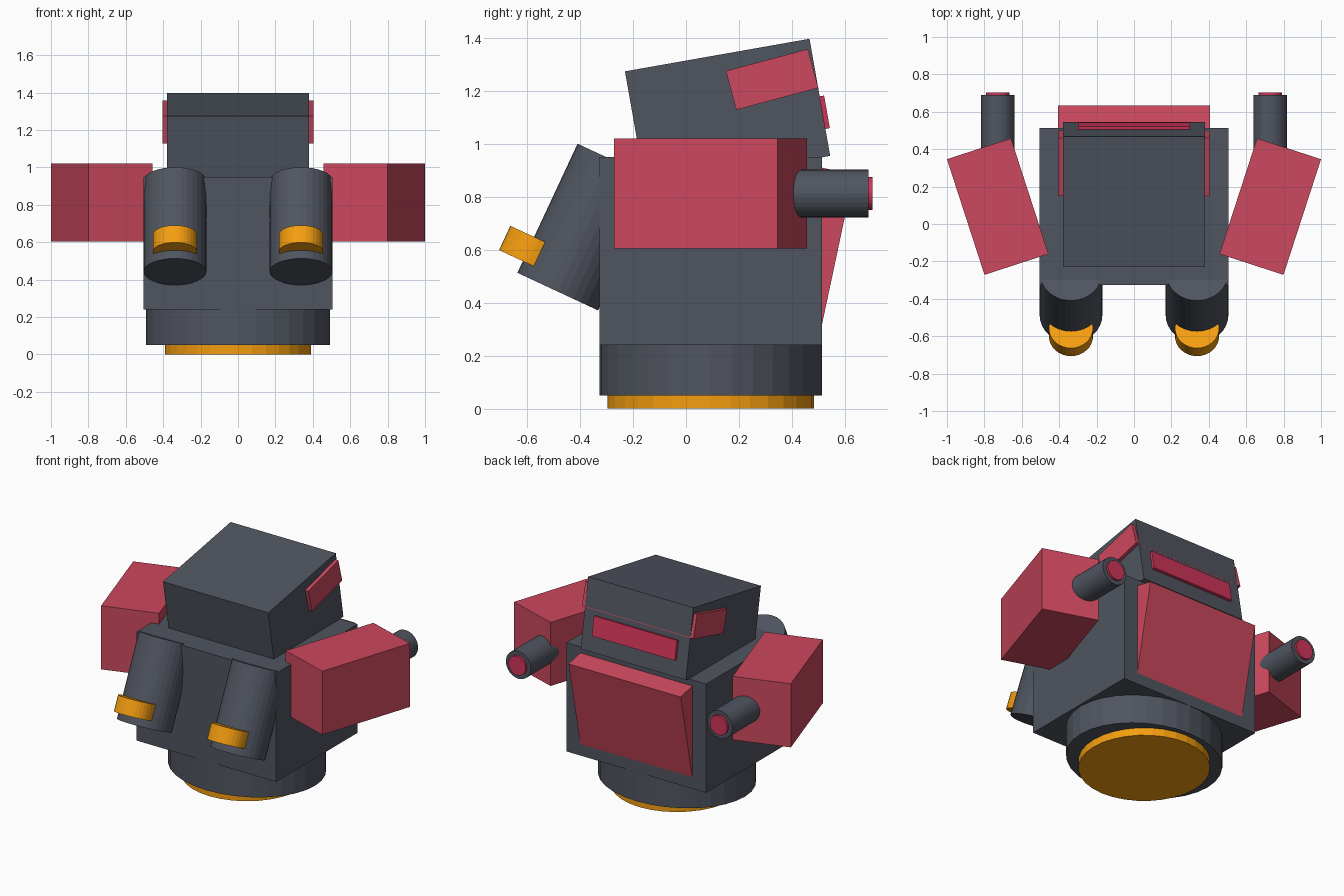
import bpy
from math import radians

if "Cube" in bpy.data.objects:
    bpy.data.objects.remove(bpy.data.objects["Cube"])


def material(name, rgb):
    m = bpy.data.materials.new(name)
    m.diffuse_color = (*rgb, 1)
    m.use_nodes = True
    m.node_tree.nodes["Principled BSDF"].inputs["Base Color"].default_value = m.diffuse_color
    return m


DARK = material("dark_grey", (0.08, 0.09, 0.115))
RED = material("red", (0.60, 0.065, 0.11))
GLOW = material("bright_red", (0.62, 0.035, 0.10))
ORANGE = material("orange", (0.91, 0.34, 0.005))
CY = 0.093  # depth centre of the body


def finish(name, mat, rot):
    ob = bpy.context.object
    ob.name = ob.data.name = name
    ob.rotation_euler = [radians(a) for a in rot]
    ob.data.materials.append(mat)
    return ob


def box(name, loc, size, mat, rot=(0, 0, 0)):
    bpy.ops.mesh.primitive_cube_add(size=1, location=loc)
    ob = finish(name, mat, rot)
    ob.scale = size
    return ob


def cylinder(name, loc, radius, depth, mat, rot=(0, 0, 0), squash=1):
    bpy.ops.mesh.primitive_cylinder_add(vertices=32, radius=radius, depth=depth, location=loc)
    ob = finish(name, mat, rot)
    ob.scale.y = squash
    return ob


# Torso on an oval base with a glowing disc underneath
box("torso", (0, CY, 0.595), (1.01, 0.84, 0.71), DARK)
cylinder("base_ring", (0, CY, 0.16), 0.491, 0.22, DARK, squash=0.42 / 0.491)
cylinder("base_disc", (0, CY, 0.04), 0.39, 0.08, ORANGE)

# Sloping plate, leaning outward at its top
box("chest_plate", (0, 0.474, 0.612), (0.81, 0.2, 0.6), RED, (-12, 0, 0))

# Tilted head with visor and a side-to-side bar
head = box("head", (0, 0.157, 1.1145), (0.76, 0.708, 0.449), DARK, (10, 0, 0))
box("visor", (0, 0.503, 1.116), (0.6, 0.06, 0.125), GLOW, (10, 0, 0))
box("temple_bar", (0, 0.325, 1.2435), (0.806, 0.321, 0.152), RED, (15, 0, 0))

for side, s in (("left", -1), ("right", 1)):
    # Angled arm block with a barrel
    box(side + "_arm", (s * 0.7285, CY, 0.8125), (0.36, 0.65, 0.415), RED, (0, 0, -18 * s))
    cylinder(side + "_barrel", (s * 0.728, 0.49, 0.8125), 0.09, 0.40, DARK, (90, 0, 0))
    cylinder(side + "_barrel_tip", (s * 0.728, 0.68, 0.8125), 0.063, 0.048, GLOW, (90, 0, 0))
    # Slanted thruster with an orange band set into it
    cylinder(side + "_thruster", (s * 0.337, -0.371, 0.686), 0.168, 0.538, DARK, (-25, 0, 0))
    cylinder(side + "_thruster_band", (s * 0.337, -0.578, 0.595), 0.118, 0.101, ORANGE, (-25, 0, 0))
